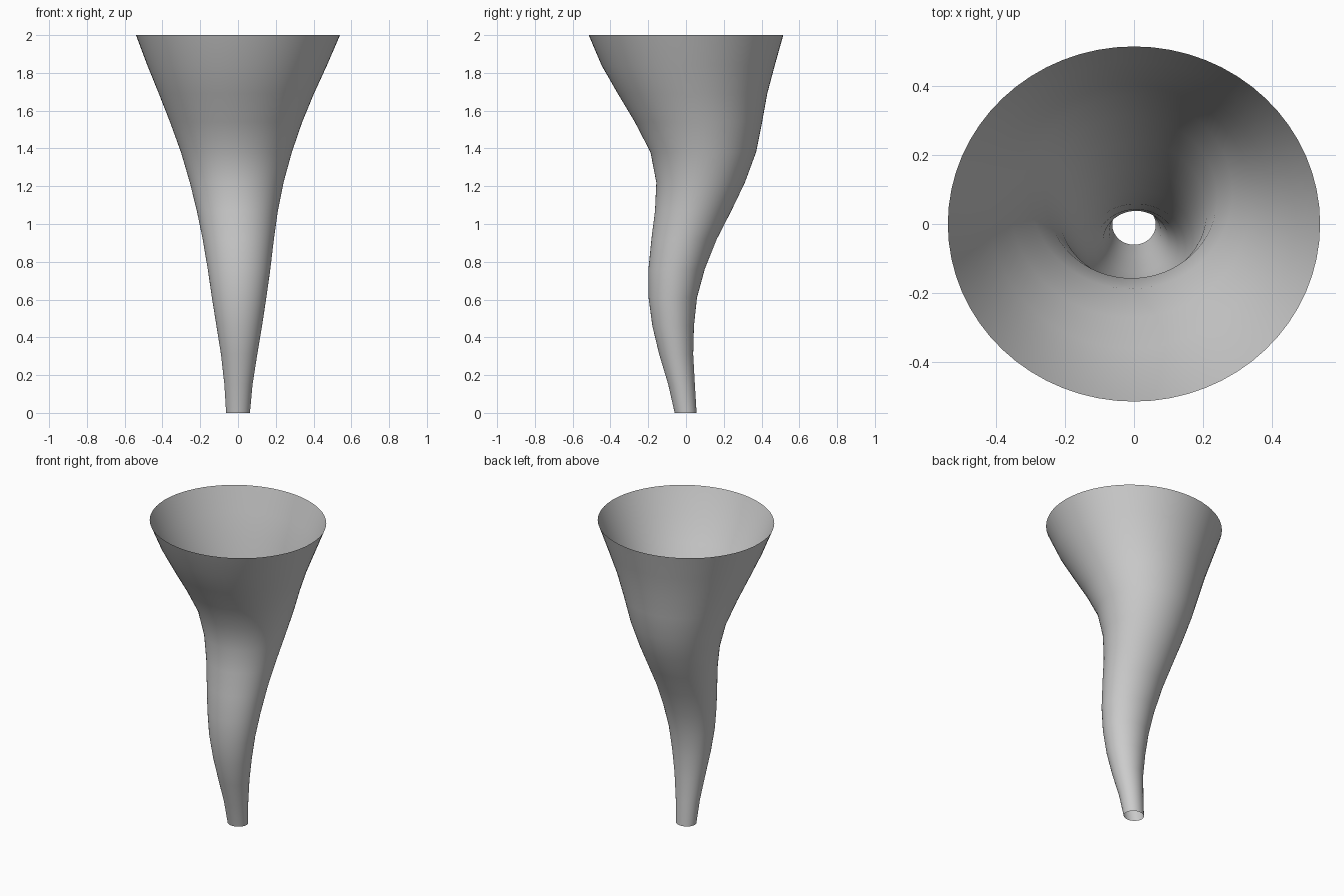
import bpy, bmesh, math

# Horizontal stations: z, left x, right x, front y, back y
STATIONS = [
    (0.00, -0.063, 0.063, -0.060, 0.056),
    (0.15, -0.072, 0.077, -0.094, 0.047),
    (0.31, -0.090, 0.102, -0.142, 0.038),
    (0.46, -0.114, 0.127, -0.178, 0.042),
    (0.61, -0.138, 0.150, -0.198, 0.058),
    (0.76, -0.160, 0.171, -0.199, 0.099),
    (0.92, -0.187, 0.190, -0.183, 0.163),
    (1.07, -0.218, 0.211, -0.164, 0.240),
    (1.22, -0.255, 0.241, -0.157, 0.312),
    (1.38, -0.302, 0.285, -0.188, 0.371),
    (1.54, -0.360, 0.340, -0.271, 0.403),
    (1.69, -0.419, 0.402, -0.361, 0.430),
    (1.84, -0.480, 0.471, -0.447, 0.470),
    (2.00, -0.540, 0.540, -0.515, 0.515),
]
SIDES = 64

# Bent open horn: elliptical rings bridged into a shell
bm = bmesh.new()
rings = []
for z, x0, x1, y0, y1 in STATIONS:
    cx, rx, cy, ry = (x0 + x1) / 2, (x1 - x0) / 2, (y0 + y1) / 2, (y1 - y0) / 2
    rings.append([bm.verts.new((cx + rx * math.cos(a), cy + ry * math.sin(a), z))
                  for a in (2 * math.pi * i / SIDES for i in range(SIDES))])
for low, high in zip(rings, rings[1:]):
    for i in range(SIDES):
        j = (i + 1) % SIDES
        bm.faces.new((low[i], low[j], high[j], high[i])).smooth = True

mesh = bpy.data.meshes.new("funnel_horn")
bm.to_mesh(mesh)
bm.free()
bpy.context.collection.objects.link(bpy.data.objects.new("funnel_horn", mesh))
